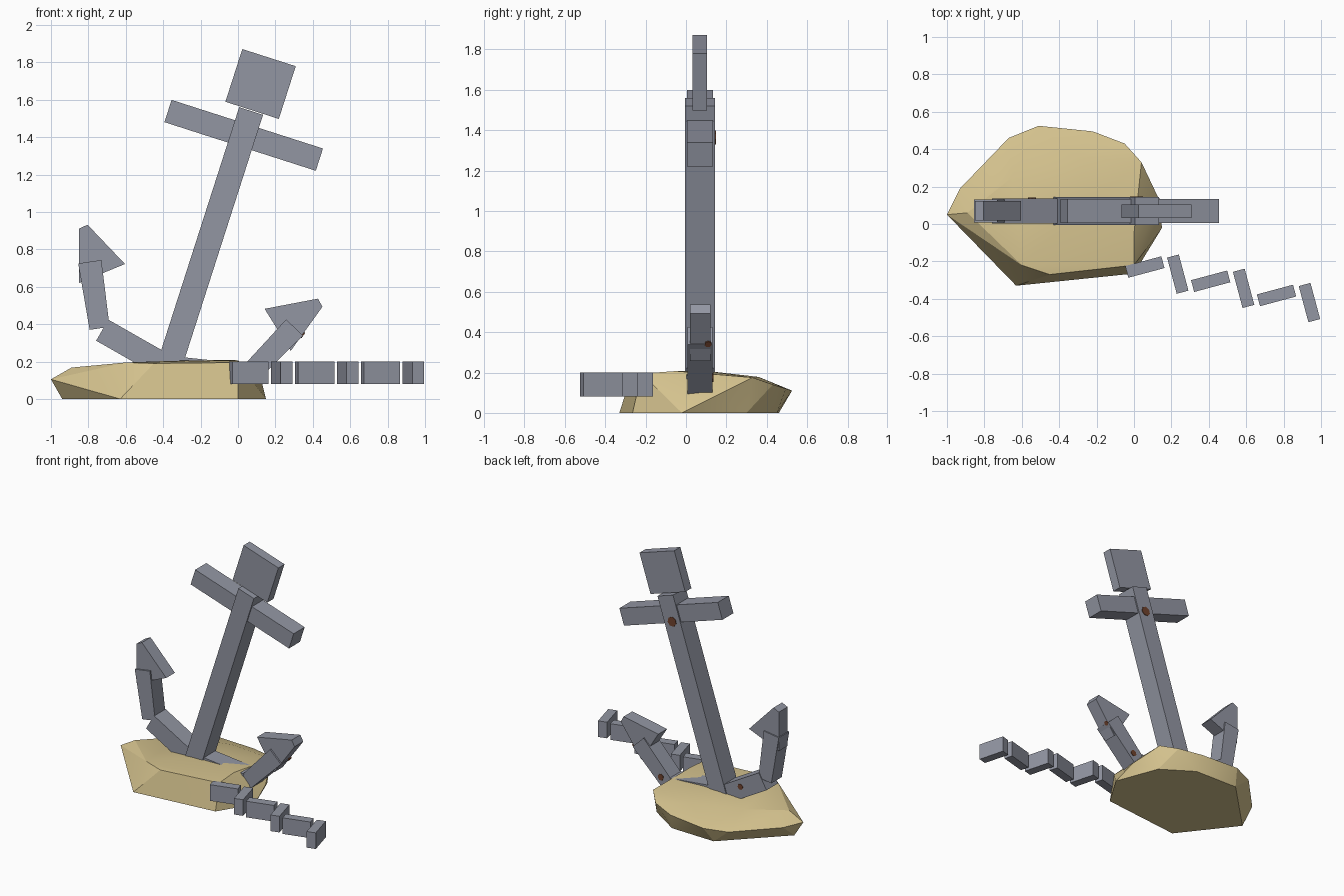
import bpy, bmesh, math
from mathutils import Vector

if "Cube" in bpy.data.objects:
    bpy.data.objects.remove(bpy.data.objects["Cube"])


def material(name, rgb):
    m = bpy.data.materials.new(name)
    m.diffuse_color = (*rgb, 1)
    m.use_nodes = True
    m.node_tree.nodes["Principled BSDF"].inputs["Base Color"].default_value = m.diffuse_color
    return m


METAL = material("blue_grey_metal", (0.29, 0.305, 0.365))
SAND = material("sand_rock", (0.66, 0.54, 0.27))
RUST = material("rust_brown", (0.16, 0.055, 0.026))

# Anchor frame: u across the shank, v along the tilted shank
TILT = math.radians(17.8)
U = Vector((math.cos(TILT), 0, -math.sin(TILT)))
V = Vector((math.sin(TILT), 0, math.cos(TILT)))
ORIGIN = Vector((-0.36, 0, 0.2))


def anchor(u, y, v):
    return ORIGIN + U * u + V * v + Vector((0, y, 0))


def finish(name, bm, mat):
    bmesh.ops.recalc_face_normals(bm, faces=bm.faces)
    me = bpy.data.meshes.new(name)
    bm.to_mesh(me)
    bm.free()
    me.materials.append(mat)
    ob = bpy.data.objects.new(name, me)
    bpy.context.collection.objects.link(ob)
    return ob


def prism(name, poly, y0, y1, mat=METAL):
    """Extrude a (u, v) polygon of the anchor frame between two depths."""
    bm = bmesh.new()
    a = [bm.verts.new(anchor(u, y0, v)) for u, v in poly]
    b = [bm.verts.new(anchor(u, y1, v)) for u, v in poly]
    bm.faces.new(a)
    bm.faces.new(b[::-1])
    n = len(poly)
    for i in range(n):
        bm.faces.new((a[i], b[i], b[(i + 1) % n], a[(i + 1) % n]))
    return finish(name, bm, mat)


def rect(u, v, hu, hv):
    return [(u - hu, v - hv), (u + hu, v - hv), (u + hu, v + hv), (u - hu, v + hv)]


def bar(p, q, w0, w1):
    """Tapered bar outline between two points."""
    p, q = Vector(p), Vector(q)
    d = (q - p).normalized()
    n = Vector((-d.y, d.x))
    return [tuple(c) for c in (p + n * w0 / 2, p - n * w0 / 2, q - n * w1 / 2, q + n * w1 / 2)]


def spot(name, loc, normal, r):
    """Thin rust patch lying on a surface."""
    bm = bmesh.new()
    bmesh.ops.create_cone(bm, cap_ends=True, segments=7, radius1=r, radius2=r, depth=0.008)
    ob = finish(name, bm, RUST)
    ob.location = loc
    ob.rotation_euler = Vector(normal).to_track_quat('Z', 'Y').to_euler()


# Shank, stock and head plate
prism("shank", rect(0, 0.655, 0.067, 0.752), -0.005, 0.144)
prism("stock", rect(0.002, 1.271, 0.425, 0.0625), 0.005, 0.134)
prism("head_plate", rect(0.004, 1.56, 0.15, 0.148), 0.033, 0.105)

# Arms and flukes, mirrored about the shank
for side, s in (("left", -1), ("right", 1)):
    parts = (
        ("lower_arm", bar((0, -0.036), (0.40, 0.048), 0.13, 0.13), 0.003, 0.137),
        ("upper_arm", bar((0.416, 0.053), (0.575, 0.376), 0.108, 0.125), 0.008, 0.131),
        ("fluke", [(0.683, 0.527), (0.647, 0.561), (0.392, 0.422), (0.594, 0.251)], 0.02, 0.122),
    )
    for name, poly, y0, y1 in parts:
        prism(side + "_" + name, [(s * u, v) for u, v in poly], y0, y1)

# Rust patches
spot("shank_rust", anchor(0, 0.144, 1.22), (0, 1, 0), 0.036)
spot("fluke_rust", anchor(0.629, 0.11, 0.35), U * 0.95 - V * 0.31, 0.018)
spot("right_arm_rust", anchor(0.46, 0.131, 0.12), (0, 1, 0), 0.024)
spot("left_arm_rust", anchor(-0.2, 0.137, 0.02), (0, 1, 0), 0.022)

# Faceted rock base from a convex hull
rock_points = [
    # foot outline
    (-0.94, 0.07, 0), (-0.63, -0.33, 0), (0.0, -0.265, 0), (0.15, -0.02, 0),
    (0.03, 0.3, 0), (-0.2, 0.45, 0), (-0.55, 0.46, 0),
    # widest outline
    (-1, 0.05, 0.105), (-0.93, 0.19, 0.1), (-0.67, 0.46, 0.1), (-0.51, 0.525, 0.11),
    (-0.22, 0.495, 0.12), (-0.05, 0.43, 0.14), (0.04, 0.33, 0.175), (0.13, 0.14, 0.08),
    # top outline
    (-0.89, 0.06, 0.168), (-0.6, -0.22, 0.195), (-0.45, -0.27, 0.19),
    (0.0, -0.22, 0.195), (0.0, -0.05, 0.207), (-0.25, 0.1, 0.208), (-0.65, 0.25, 0.185),
    (-0.3, 0.36, 0.178),
]
bm = bmesh.new()
for p in rock_points:
    bm.verts.new(p)
hull = bmesh.ops.convex_hull(bm, input=bm.verts)
loose = [v for v in bm.verts if not v.link_faces]
bmesh.ops.delete(bm, geom=loose, context='VERTS')
rock = finish("rock", bm, SAND)
bpy.context.view_layer.objects.active = rock
rock.select_set(True)
bpy.ops.object.shade_smooth_by_angle(angle=math.radians(20))

# Chain of alternating links
for i in range(6):
    bm = bmesh.new()
    bmesh.ops.create_cube(bm, size=1)
    bmesh.ops.scale(bm, vec=(0.2, 0.065, 0.12), verts=bm.verts)
    link = finish("chain_link_%d" % (i + 1), bm, METAL)
    link.location = (0.058 + 0.176 * i, -0.23 - 0.038 * i, 0.14)
    link.rotation_euler.z = math.radians(15 - 90 * (i % 2))
